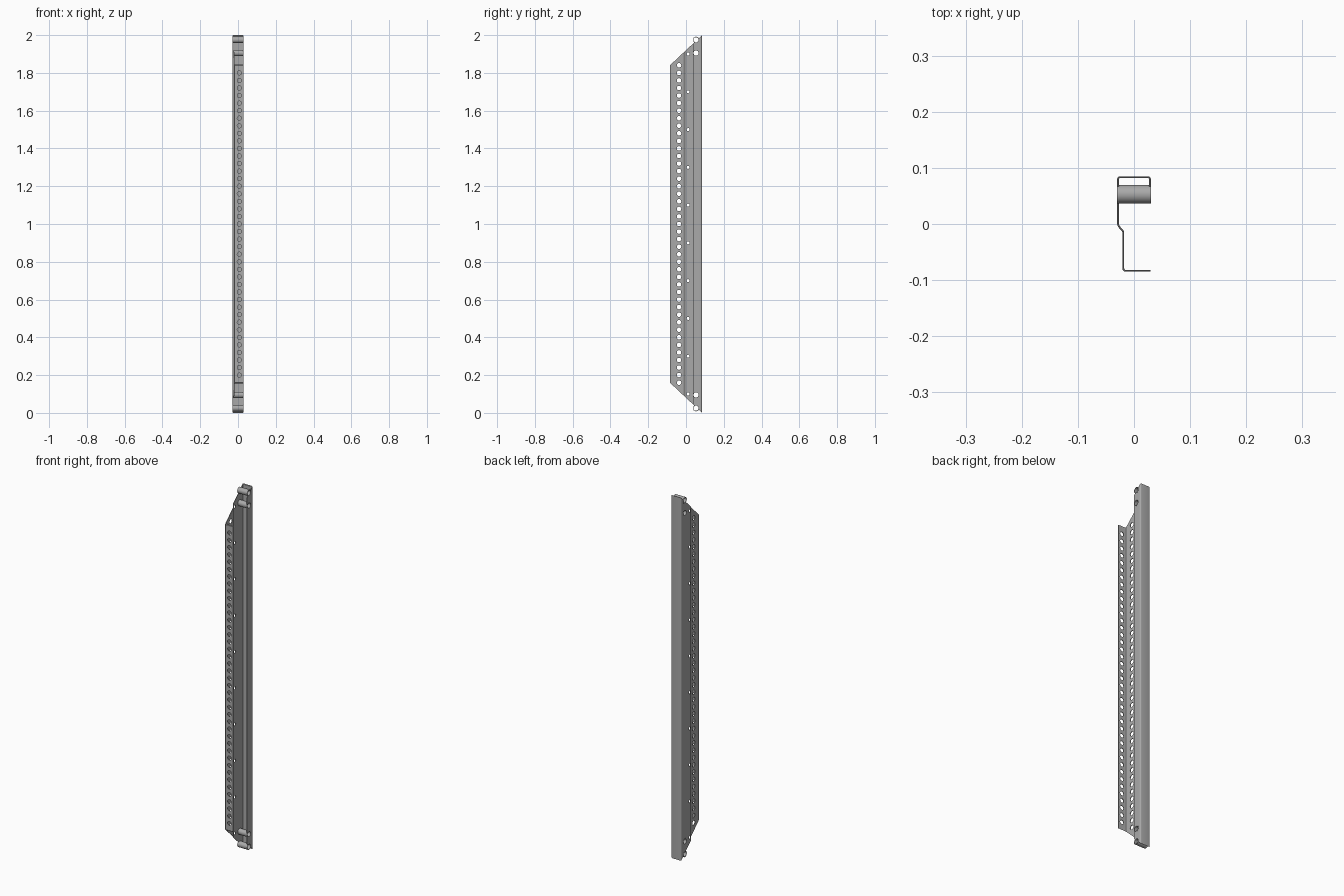
import bpy, bmesh, math
from mathutils import Vector, Matrix

cube = bpy.data.objects.get("Cube")
if cube:
    bpy.data.objects.remove(cube, do_unlink=True)

steel = bpy.data.materials.new("grey_steel")
steel.use_nodes = True
colour = (0.4, 0.4, 0.4, 1)
steel.diffuse_color = colour
steel.node_tree.nodes["Principled BSDF"].inputs["Base Color"].default_value = colour

HALF = 0.0016          # half the sheet thickness
EYE_Y = 0.053          # axis of the cross tubes
EYES = (0.025, 0.095, 1.905, 1.975)


def make_object(name, bm):
    bmesh.ops.recalc_face_normals(bm, faces=bm.faces)
    mesh = bpy.data.meshes.new(name)
    bm.to_mesh(mesh)
    bm.free()
    obj = bpy.data.objects.new(name, mesh)
    bpy.context.collection.objects.link(obj)
    mesh.materials.append(steel)
    return obj


def activate(obj):
    bpy.ops.object.select_all(action='DESELECT')
    obj.select_set(True)
    bpy.context.view_layer.objects.active = obj


def fillet(points, r):
    """Round the inner corners of a polyline."""
    out = [points[0]]
    for a, b, c in zip(points, points[1:], points[2:]):
        p, q = b + (a - b).normalized() * r, b + (c - b).normalized() * r
        for t in (0, 1 / 3, 2 / 3, 1):
            out.append(p * (1 - t) ** 2 + b * 2 * t * (1 - t) + q * t * t)
    return out + [points[-1]]


def offset(points, d):
    """Shift a polyline sideways with mitred corners."""
    out = []
    for i, p in enumerate(points):
        a = (p - points[max(i - 1, 0)]).normalized()
        b = (points[min(i + 1, len(points) - 1)] - p).normalized()
        a, b = (a if a.length else b), (b if b.length else a)
        m = (a + b).normalized()
        out.append(p + Vector((-m.y, m.x)) * d / m.dot(a))
    return out


def add_rod(bm, axis, centre, radius, length):
    turn = Matrix.Rotation(math.pi / 2, 4, 'Y' if axis == 'x' else 'X')
    bmesh.ops.create_cone(bm, cap_ends=True, segments=20, radius1=radius, radius2=radius,
                          depth=length, matrix=Matrix.Translation(centre) @ turn)


# Folded sheet: lip, back, stepped web and front flange, with slanted ends
path = [Vector(p) for p in ((0.0285, 0.037), (0.0285, 0.0834), (-0.0285, 0.0834),
                            (-0.0285, -0.003), (-0.019, -0.013),
                            (-0.019, -0.0834), (0.0295, -0.0834))]
path = fillet(path, 0.004)
outline = offset(path, HALF) + offset(path, -HALF)[::-1]
bm = bmesh.new()
rise = lambda y: 1.92 + 0.94 * y
top = [bm.verts.new((p.x, p.y, rise(p.y))) for p in outline]
low = [bm.verts.new((p.x, p.y, 2 - rise(p.y))) for p in outline]
bm.faces.new(top)
bm.faces.new(low[::-1])
n = len(outline)
for i in range(n):
    j = (i + 1) % n
    bm.faces.new((top[i], low[i], low[j], top[j]))
rail = make_object("folded_rail", bm)

# Punched holes
bm = bmesh.new()
for i in range(43):
    add_rod(bm, 'x', (-0.019, -0.037, 0.16 + 0.04 * i), 0.012, 0.016)
for i in range(41):
    add_rod(bm, 'y', (0.007, -0.0834, 0.2 + 0.04 * i), 0.011, 0.016)
for i in range(10):
    add_rod(bm, 'x', (-0.0285, 0.011, 0.1 + 0.2 * i), 0.008, 0.016)
for z in EYES:
    add_rod(bm, 'x', (0, EYE_Y, z), 0.015, 0.1)
cutter = make_object("hole_cutter", bm)
cutter.hide_render = True
mod = rail.modifiers.new("holes", 'BOOLEAN')
mod.operation = 'DIFFERENCE'
mod.solver = 'EXACT'
mod.object = cutter
activate(rail)
bpy.ops.object.modifier_apply(modifier=mod.name)
bpy.data.objects.remove(cutter, do_unlink=True)
bpy.ops.object.shade_smooth_by_angle(angle=math.radians(35))

# Hollow cross tubes at both ends
for k, z in enumerate(EYES):
    bm = bmesh.new()
    rings = []
    for x, r in ((-0.0304, 0.0165), (0.0304, 0.0165), (0.0304, 0.0135), (-0.0304, 0.0135)):
        rings.append([bm.verts.new((x, EYE_Y + r * math.cos(a), z + r * math.sin(a)))
                      for a in (math.tau * s / 32 for s in range(32))])
    for a, b in zip(rings, rings[1:] + rings[:1]):
        for i in range(32):
            j = (i + 1) % 32
            bm.faces.new((a[i], a[j], b[j], b[i]))
    activate(make_object(f"cross_tube_{k + 1}", bm))
    bpy.ops.object.shade_smooth_by_angle(angle=math.radians(35))
